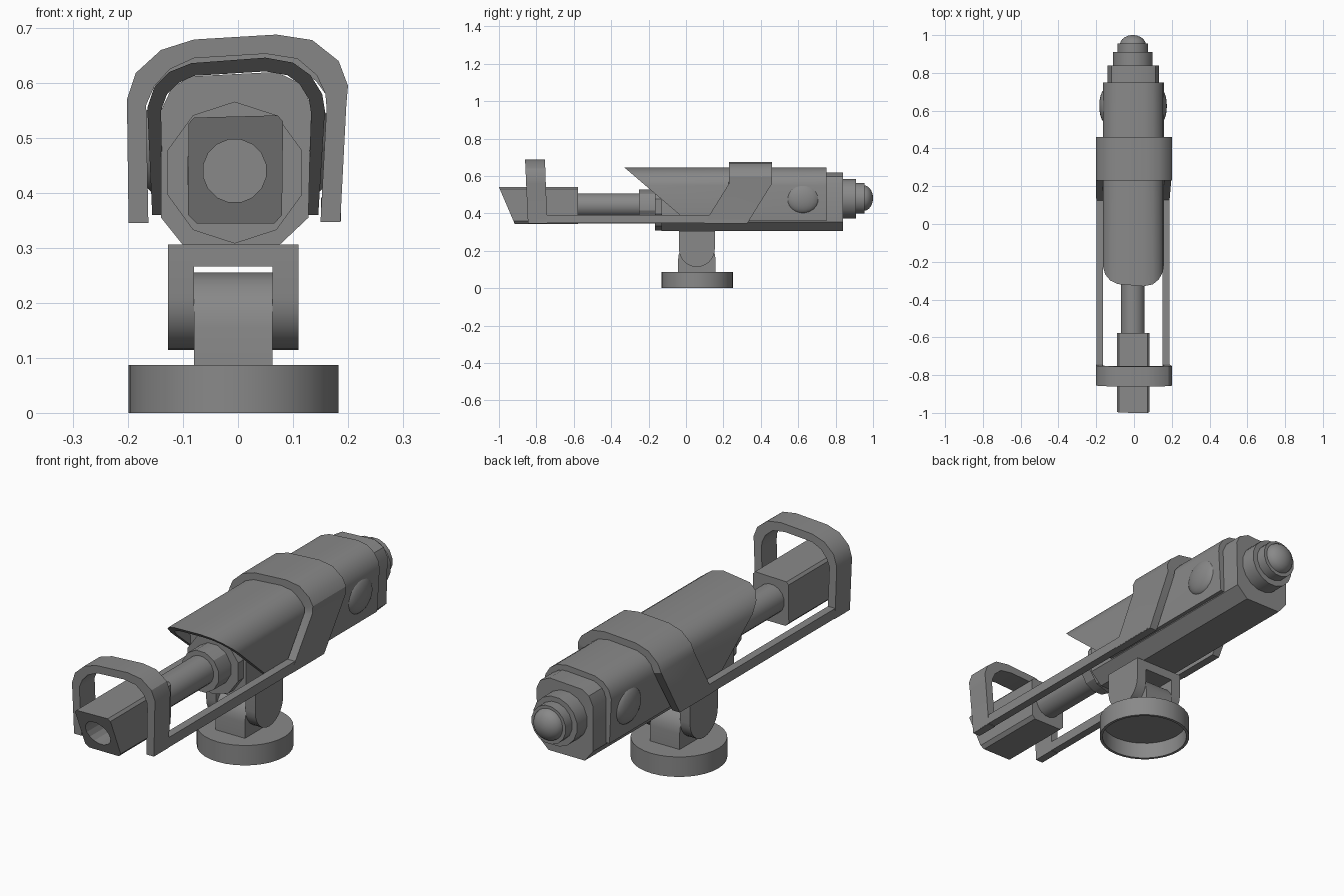
import bpy, bmesh, math
from mathutils import Vector

if "Cube" in bpy.data.objects:
    bpy.data.objects.remove(bpy.data.objects["Cube"])

grey = bpy.data.materials.new("mid_grey")
grey.diffuse_color = (0.25, 0.25, 0.25, 1)
grey.use_nodes = True
grey.node_tree.nodes["Principled BSDF"].inputs["Base Color"].default_value = grey.diffuse_color
CX = -0.006  # axis of the barrel and stand


def finish(name, bm):
    bmesh.ops.remove_doubles(bm, verts=bm.verts, dist=1e-5)
    bmesh.ops.recalc_face_normals(bm, faces=bm.faces)
    me = bpy.data.meshes.new(name)
    bm.to_mesh(me)
    bm.free()
    me.materials.append(grey)
    ob = bpy.data.objects.new(name, me)
    bpy.context.collection.objects.link(ob)
    return ob


def loft(name, rings, caps=True, closed=False):
    """Skin rings of points; cap the ends or join the last ring to the first."""
    bm = bmesh.new()
    vs = [[bm.verts.new(p) for p in r] for r in rings]
    n = len(vs[0])
    pairs = list(zip(vs, vs[1:])) + ([(vs[-1], vs[0])] if closed else [])
    for a, b in pairs:
        for i in range(n):
            j = (i + 1) % n
            bm.faces.new((a[i], a[j], b[j], b[i]))
    if caps:
        bm.faces.new(vs[0])
        bm.faces.new(vs[-1])
    return finish(name, bm)


def box(name, x0, x1, y0, y1, z0, z1):
    q = [(x0, y0), (x1, y0), (x1, y1), (x0, y1)]
    return loft(name, [[(x, y, z) for x, y in q] for z in (z0, z1)])


def turned_y(name, profile, cz, n):
    """Stack of (y, radius) rings about a lengthwise axis."""
    t = [2 * math.pi * (i + 0.5) / n for i in range(n)]
    return loft(name, [[(CX + r * math.cos(a), y, cz + r * math.sin(a)) for a in t]
                       for y, r in profile])


def arch(name, outer, inner, front, back):
    """Open arch; front and back give the y of each edge at height z."""
    rings = [[(ox, front(oz), oz), (ox, back(oz), oz), (ix, back(iz), iz), (ix, front(iz), iz)]
             for (ox, oz), (ix, iz) in zip(outer, inner)]
    return loft(name, rings)


# Base cup, open underneath
def circle(r, z):
    return [(CX - 0.002 + r * math.cos(2 * math.pi * i / 32),
             0.06 + r * math.sin(2 * math.pi * i / 32), z) for i in range(32)]


loft("base_cup", [circle(0.179, 0.072), circle(0.179, 0), circle(0.191, 0), circle(0.191, 0.087)])


# Stand post and swivel fork with rounded ends
def d_plate(name, x0, x1, cz, r, z_end, sign):
    pts = [(0.058 + r * math.cos(math.pi * i / 12), cz + sign * r * math.sin(math.pi * i / 12))
           for i in range(13)]
    pts += [(0.058 - r, z_end), (0.058 + r, z_end)]
    return loft(name, [[(x, y, z) for y, z in pts] for x in (x0, x1)])


d_plate("stand_post", -0.08, 0.063, 0.155, 0.1, 0.08, 1)
d_plate("fork_arm_left", -0.127, -0.08, 0.21, 0.096, 0.306, -1)
d_plate("fork_arm_right", 0.063, 0.11, 0.21, 0.096, 0.306, -1)
box("fork_bridge", -0.1, 0.085, -0.038, 0.154, 0.266, 0.306)

# Inner body
body = [(-0.1, 0.305), (0.075, 0.305), (0.128, 0.355), (0.133, 0.56), (0.115, 0.598),
        (0.07, 0.62), (-0.085, 0.612), (-0.12, 0.592), (-0.14, 0.55), (-0.14, 0.355)]
loft("inner_body", [[(x, y, z) for x, z in body] for y in (-0.13, 0.84)])

# Hooded cover with a raked front edge
cover_out = [(-0.156, 0.36), (-0.165, 0.555), (-0.152, 0.593), (-0.125, 0.62), (-0.085, 0.636),
             (0.05, 0.646), (0.1, 0.637), (0.132, 0.614), (0.153, 0.58), (0.158, 0.55), (0.146, 0.36)]
cover_in = [(-0.136, 0.36), (-0.14, 0.55), (-0.129, 0.58), (-0.108, 0.6), (-0.08, 0.613),
            (0.05, 0.621), (0.09, 0.614), (0.112, 0.598), (0.129, 0.57), (0.133, 0.545), (0.126, 0.36)]
arch("hooded_cover", cover_out, cover_in,
     lambda z: -0.33 + (0.646 - z) * 1.17, lambda z: 0.75)

# Band round the cover, with legs sweeping forward
frame_out = [(-0.199, 0.345), (-0.202, 0.57), (-0.186, 0.618), (-0.14, 0.66), (-0.08, 0.679),
             (0.07, 0.688), (0.135, 0.678), (0.183, 0.64), (0.2, 0.595), (0.197, 0.56), (0.186, 0.347)]
frame_in = [(-0.163, 0.345), (-0.167, 0.56), (-0.152, 0.594), (-0.124, 0.625), (-0.08, 0.645),
            (0.05, 0.653), (0.108, 0.644), (0.143, 0.614), (0.159, 0.58), (0.161, 0.555), (0.15, 0.347)]


def sweep(z):
    return max(0, 0.56 - z) * 0.62


def lower(pts):
    return [(x, z - 0.012 if z > 0.6 else z) for x, z in pts]


arch("cover_band", lower(frame_out), lower(frame_in),
     lambda z: 0.23 - sweep(z), lambda z: 0.46 - sweep(z))

# Front hoop and the rails that carry it
arch("front_hoop", frame_out, frame_in,
     lambda z: -0.845 - (z - 0.345) * 0.045, lambda z: -0.742 - (z - 0.345) * 0.035)
box("rail_left", -0.199, -0.164, -0.8, 0.31, 0.347, 0.39)
box("rail_right", 0.151, 0.187, -0.8, 0.31, 0.349, 0.392)

# Barrel, collars and mounting ring
turned_y("barrel", [(-0.6, 0.064), (-0.24, 0.064)], 0.444, 16)
turned_y("barrel_collar", [(-0.25, 0.09), (-0.16, 0.09)], 0.44, 12)
turned_y("mounting_ring", [(-0.165, 0.129), (-0.12, 0.129)], 0.437, 10)

# Muzzle block with a raked face and a bored hole
block = [(-0.075, 0.344), (0.066, 0.344), (0.08, 0.36), (0.082, 0.53), (0.072, 0.541),
         (-0.08, 0.537), (-0.09, 0.526), (-0.091, 0.36)]
muzzle = loft("muzzle_block", [[(x, -1.0 + (0.54 - z) * 0.43, z) for x, z in block],
                               [(x, -0.578, z) for x, z in block]])
bore = turned_y("bore_cutter", [(-1.1, 0.058), (-0.75, 0.058)], 0.44, 16)
bore.hide_render = True
bore.hide_viewport = True
cut = muzzle.modifiers.new("bore", "BOOLEAN")
cut.operation = "DIFFERENCE"
cut.solver = "EXACT"
cut.object = bore

# Stepped rear cap ending in a dome
turned_y("rear_ring_large", [(0.83, 0.107), (0.91, 0.107)], 0.478, 16)
turned_y("rear_ring_small", [(0.9, 0.083), (0.955, 0.083)], 0.48, 16)
dome = [(0.95, 0.069)] + [(0.95 + 0.05 * math.sin(a), 0.069 * math.cos(a))
                          for a in (0.3, 0.6, 0.9, 1.2, 1.4, 1.54)]
turned_y("rear_dome", dome, 0.482, 24)

# Shallow bulges on both flanks
for side, x in (("left", -0.15), ("right", 0.14)):
    bm = bmesh.new()
    bmesh.ops.create_uvsphere(bm, u_segments=20, v_segments=12, radius=1)
    for v in bm.verts:
        v.co = Vector((x + v.co.x * 0.034, 0.625 + v.co.y * 0.09, 0.48 + v.co.z * 0.08))
    finish("flank_bulge_" + side, bm)

# Smooth curved surfaces, keep edges sharp
bpy.ops.object.select_all(action="DESELECT")
for ob in bpy.data.objects:
    if ob is not bore:
        ob.select_set(True)
bpy.context.view_layer.objects.active = muzzle
bpy.ops.object.shade_smooth_by_angle(angle=math.radians(30))
